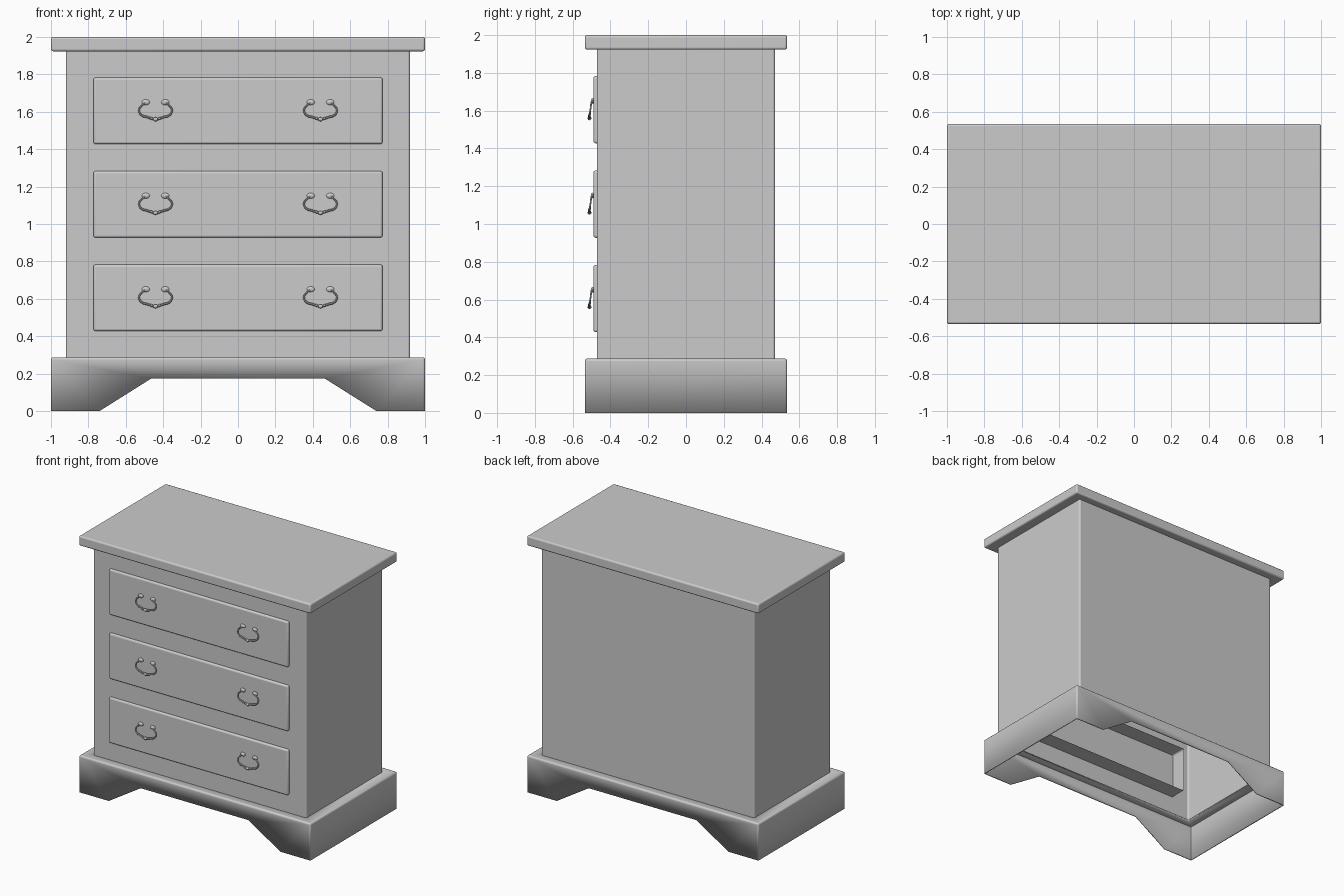
import bpy, bmesh, math

if "Cube" in bpy.data.objects:
    bpy.data.objects.remove(bpy.data.objects["Cube"])


def finish(bm, name, bevel=0.0, thickness=0.0):
    bmesh.ops.recalc_face_normals(bm, faces=bm.faces)
    mesh = bpy.data.meshes.new(name)
    bm.to_mesh(mesh)
    bm.free()
    ob = bpy.data.objects.new(name, mesh)
    bpy.context.collection.objects.link(ob)
    if bevel:
        mod = ob.modifiers.new("rounded_edges", 'BEVEL')
        mod.width, mod.segments, mod.limit_method = bevel, 3, 'ANGLE'
    if thickness:
        mod = ob.modifiers.new("thickness", 'SOLIDIFY')
        mod.thickness, mod.offset = thickness, -1
    bpy.ops.object.select_all(action='DESELECT')
    ob.select_set(True)
    bpy.context.view_layer.objects.active = ob
    bpy.ops.object.shade_smooth_by_angle(angle=math.radians(35))
    return ob


def box(name, lo, hi, bevel, open_dirs=()):
    """Axis-aligned box; faces pointing along open_dirs are left out."""
    bm = bmesh.new()
    bmesh.ops.create_cube(bm, size=1)
    for v in bm.verts:
        v.co = [(a + b) / 2 + c * (b - a) for a, b, c in zip(lo, hi, v.co)]
    bm.normal_update()
    gone = [f for f in bm.faces
            if any(f.normal[axis] * sign > 0.9 for axis, sign in open_dirs)]
    bmesh.ops.delete(bm, geom=gone, context='FACES')
    return finish(bm, name, bevel)


# Top slab and hollow carcass
box("top", (-1, -0.535, 1.923), (1, 0.535, 2.0), 0.012)
box("carcass", (-0.92, -0.472, 0.285), (0.92, 0.472, 1.925), 0.012,
    open_dirs=((2, 1), (2, -1)))

# Plinth: hollow skirt with arched front and back, and a ledge around the carcass
bm = bmesh.new()
W, D, H = 1.0, 0.535, 0.287
profile = [(-W, H), (-W, 0), (-0.74, 0), (-0.465, 0.173),
           (0.465, 0.173), (0.74, 0), (W, 0), (W, H)]
front, back = ([bm.verts.new((x, y, z)) for x, z in profile] for y in (-D, D))
bm.faces.new(front)
bm.faces.new(back[::-1])
bm.faces.new((front[0], back[0], back[1], front[1]))
bm.faces.new((front[6], back[6], back[7], front[7]))
outer = [front[0], front[7], back[7], back[0]]
inner = [bm.verts.new((x, y, H)) for x, y in
         ((-0.918, -0.47), (0.918, -0.47), (0.918, 0.47), (-0.918, 0.47))]
for i in range(4):
    j = (i + 1) % 4
    bm.faces.new((outer[i], outer[j], inner[j], inner[i]))
finish(bm, "plinth", 0.012, 0.01)


# Drop handle: swinging bail, two rosettes and a centre bead
def bail_mesh():
    half = [(0.054, -0.500, 0.044), (0.066, -0.502, 0.034), (0.085, -0.504, 0.014),
            (0.087, -0.507, -0.006), (0.070, -0.510, -0.026),
            (0.045, -0.512, -0.033), (0.026, -0.512, -0.040)]
    pts = half + [(0, -0.512, -0.044)] + [(-x, y, z) for x, y, z in half[::-1]]
    cu = bpy.data.curves.new("bail", 'CURVE')
    cu.dimensions = '3D'
    cu.bevel_depth, cu.bevel_resolution, cu.resolution_u = 0.005, 2, 4
    cu.use_fill_caps = True
    sp = cu.splines.new('BEZIER')
    sp.bezier_points.add(len(pts) - 1)
    for p, co in zip(sp.bezier_points, pts):
        p.co = co
        p.handle_left_type = p.handle_right_type = 'AUTO'
        p.radius = 1.25 if co[2] < -0.02 else 0.9
    ob = bpy.data.objects.new("bail", cu)
    bpy.context.collection.objects.link(ob)
    mesh = bpy.data.meshes.new_from_object(
        ob.evaluated_get(bpy.context.evaluated_depsgraph_get()))
    bpy.data.objects.remove(ob)
    return mesh


def ellipsoid(bm, centre, radii):
    new = bmesh.ops.create_uvsphere(bm, u_segments=14, v_segments=8, radius=1)["verts"]
    for v in new:
        v.co = [c + r * p for c, r, p in zip(centre, radii, v.co)]


bm = bmesh.new()
bm.from_mesh(bail_mesh())
for s in (-1, 1):
    ellipsoid(bm, (s * 0.052, -0.494, 0.046), (0.022, 0.010, 0.015))
    ellipsoid(bm, (s * 0.022, -0.512, -0.040), (0.006, 0.008, 0.008))
ellipsoid(bm, (0, -0.511, -0.045), (0.014, 0.010, 0.011))
handle = finish(bm, "handle")

# Three drawers, open at the back, each with two handles
first = True
for row in range(3):
    z = 0.605 + 0.5 * row
    box(f"drawer_{row + 1}", (-0.773, -0.490, z - 0.178), (0.773, -0.345, z + 0.178),
        0.012, open_dirs=((1, 1),))
    for x, side in ((-0.441, "left"), (0.441, "right")):
        ob = handle if first else handle.copy()
        if not first:
            bpy.context.collection.objects.link(ob)
        first = False
        ob.name = f"handle_{row + 1}_{side}"
        ob.location = (x, 0, z)
